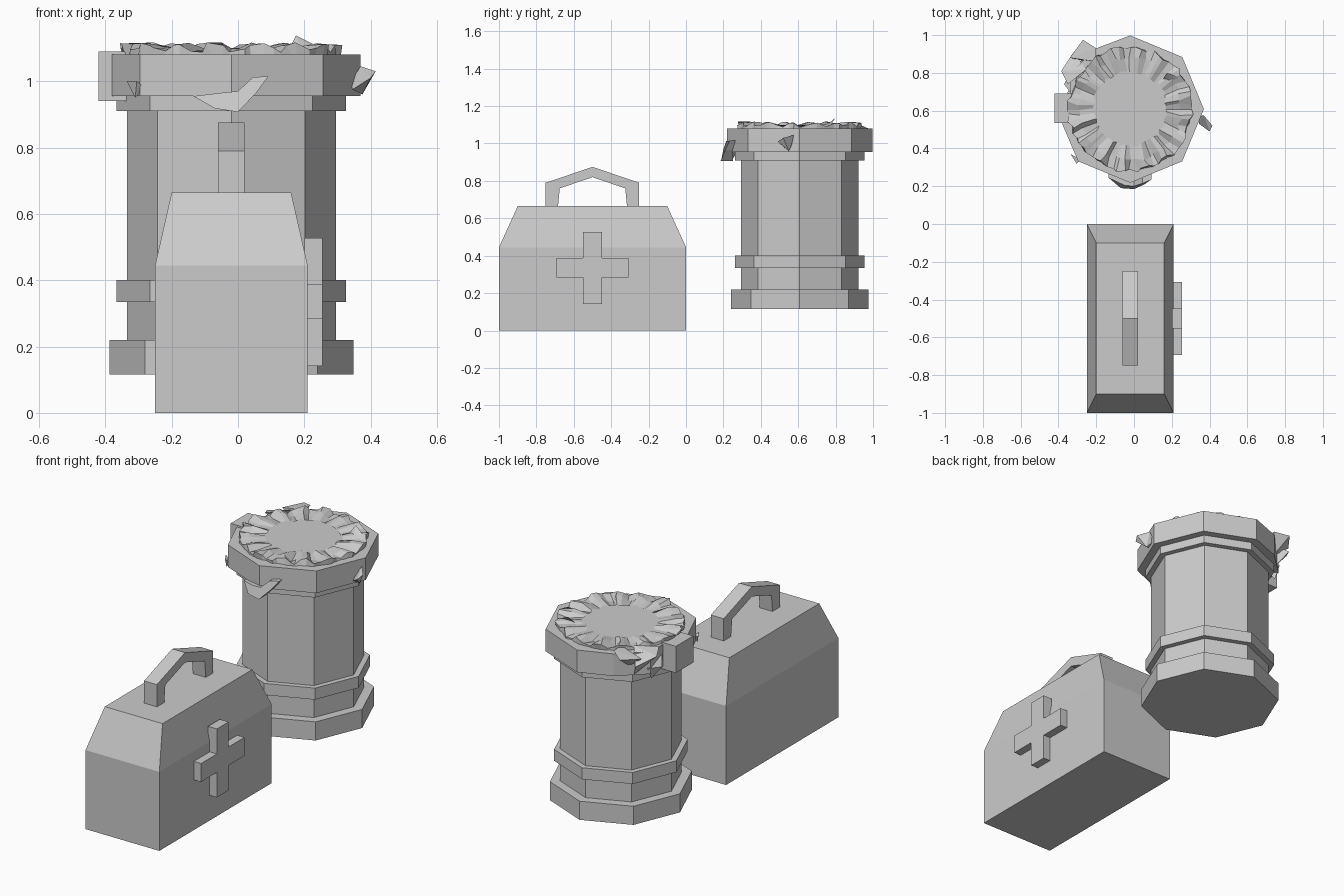
import bpy, bmesh, math, random
from mathutils import Vector

if "Cube" in bpy.data.objects:
    bpy.data.objects.remove(bpy.data.objects["Cube"])
random.seed(4)
CX, CY = -0.02, 0.608


def finish(name, bm):
    bmesh.ops.recalc_face_normals(bm, faces=bm.faces[:])
    me = bpy.data.meshes.new(name)
    bm.to_mesh(me)
    bm.free()
    ob = bpy.data.objects.new(name, me)
    bpy.context.collection.objects.link(ob)
    return ob


def loft(name, rings, cap=True):
    """Skin closed rings with equal point counts."""
    bm = bmesh.new()
    vs = [[bm.verts.new(p) for p in r] for r in rings]
    n = len(vs[0])
    for a, b in zip(vs, vs[1:]):
        for i in range(n):
            j = (i + 1) % n
            bm.faces.new((a[i], a[j], b[j], b[i]))
    if cap:
        bm.faces.new(vs[0])
        bm.faces.new(vs[-1])
    return finish(name, bm)


def prism_x(name, pts, x0, x1):
    return loft(name, [[(x, y, z) for y, z in pts] for x in (x0, x1)])


def prism_z(name, pts, z0, z1):
    return loft(name, [[(x, y, z) for x, y in pts] for z in (z0, z1)])


def rect(x0, x1, y0, y1):
    return [(x0, y0), (x1, y0), (x1, y1), (x0, y1)]


def octagon(r):
    return [(CX + r * math.cos(i * math.pi / 4), CY + r * math.sin(i * math.pi / 4)) for i in range(8)]


def chip(name, pts):
    bm = bmesh.new()
    for p in pts:
        bm.verts.new(p)
    bmesh.ops.convex_hull(bm, input=bm.verts[:])
    return finish(name, bm)


# Case with tapered lid
loft("case_body", [[(x, y, z) for x, y in rect(*r)] for r, z in (
    ((-0.25, 0.21, -1, 0), 0), ((-0.25, 0.21, -1, 0), 0.445), ((-0.20, 0.16, -0.9, -0.1), 0.665))])

# Carry handle, mirrored half profile
outer = [(0.25, 0.66), (0.25, 0.79), (0, 0.875)]
inner = [(0, 0.82), (0.175, 0.76), (0.185, 0.66)]
half = outer + [(-y, z) for y, z in outer[1::-1]]
under = [(-y, z) for y, z in inner[:0:-1]] + inner
prism_x("case_handle", [(y - 0.5, z) for y, z in half + under], -0.06, 0.02)

# Raised cross on the side
a, b = 0.052, 0.193
cross = []
for sy, sz in ((1, 1), (-1, 1), (-1, -1), (1, -1)):
    corner = [(sy * b, sz * a), (sy * a, sz * a), (sy * a, sz * b)]
    cross += corner if sy * sz > 0 else corner[::-1]
prism_x("case_cross", [(y - 0.5, z + 0.335) for y, z in cross], 0.2, 0.255)

# Octagonal pedestal
prism_z("pedestal_base", octagon(0.368), 0.115, 0.22)
prism_z("pedestal_shaft", octagon(0.315), 0.2, 0.93)
prism_z("lower_band", octagon(0.346), 0.335, 0.4)
prism_z("upper_band", octagon(0.346), 0.91, 0.96)

# Rim with its left corner broken away
o = octagon(0.39)
prism_z("broken_rim", [o[0], o[1], o[2], (-0.2, 0.93), (-0.34, 0.8), (-0.34, 0.69),
                       (-0.38, 0.53), o[5], o[6], o[7]], 0.955, 1.08)
prism_z("loose_rim_block", rect(-0.42, -0.33, 0.535, 0.69), 0.94, 1.09)

# Jagged filling on top
n = 64
specs = ((0.32, 0.33, 1.05, 1.06), (0.31, 0.34, 1.085, 1.117),
         (0.26, 0.28, 1.08, 1.117), (0.185, 0.205, 1.09, 1.1))
rings = []
for r0, r1, z0, z1 in specs:
    ring = []
    for i in range(n):
        t = 2 * math.pi * (i + random.uniform(-0.3, 0.3)) / n
        r = random.uniform(r0, r1)
        z = z0 + (z1 - z0) * (random.uniform(0.6, 1) if i // 2 % 2 else random.uniform(0, 0.5))
        ring.append((CX + r * math.cos(t), CY + r * math.sin(t), z))
    rings.append(ring)
loft("jagged_filling", rings)

# Torn flap hanging at the front
front = [(-0.135, 0.245, 0.955), (-0.05, 0.205, 0.965), (0, 0.2, 0.97), (0.045, 0.215, 1.012),
         (0.092, 0.235, 1.015), (0.055, 0.21, 0.965), (0, 0.185, 0.907), (-0.07, 0.19, 0.918)]
loft("front_flap", [front, [(x, max(y + 0.03, 0.25), z) for x, y, z in front]])

# Loose splinters
chip("right_splinter", [(0.34, 0.57, 1.0), (0.37, 0.575, 1.045), (0.415, 0.52, 1.03),
                        (0.40, 0.49, 1.01), (0.375, 0.55, 0.96), (0.345, 0.53, 0.975)])
chip("top_splinter", [(0.15, 0.76, 1.09), (0.175, 0.8, 1.138), (0.23, 0.78, 1.11),
                      (0.25, 0.74, 1.08), (0.2, 0.73, 1.08)])
chip("front_left_splinter", [(-0.335, 0.37, 1.0), (-0.305, 0.32, 1.0), (-0.31, 0.34, 0.95),
                             (-0.28, 0.34, 0.98)])
chip("back_splinter_upper", [(-0.27, 0.975, 1.08), (-0.2, 0.93, 1.1), (-0.34, 0.88, 1.07),
                             (-0.25, 0.86, 1.0), (-0.2, 0.86, 1.1)])
chip("back_splinter_middle", [(-0.385, 0.81, 1.07), (-0.32, 0.91, 1.03), (-0.35, 0.74, 1.09),
                              (-0.28, 0.86, 0.96), (-0.25, 0.82, 1.1)])
chip("back_splinter_lower", [(-0.37, 0.74, 0.98), (-0.33, 0.82, 0.99), (-0.33, 0.78, 0.92),
                             (-0.29, 0.76, 0.97), (-0.34, 0.7, 1.03)])
